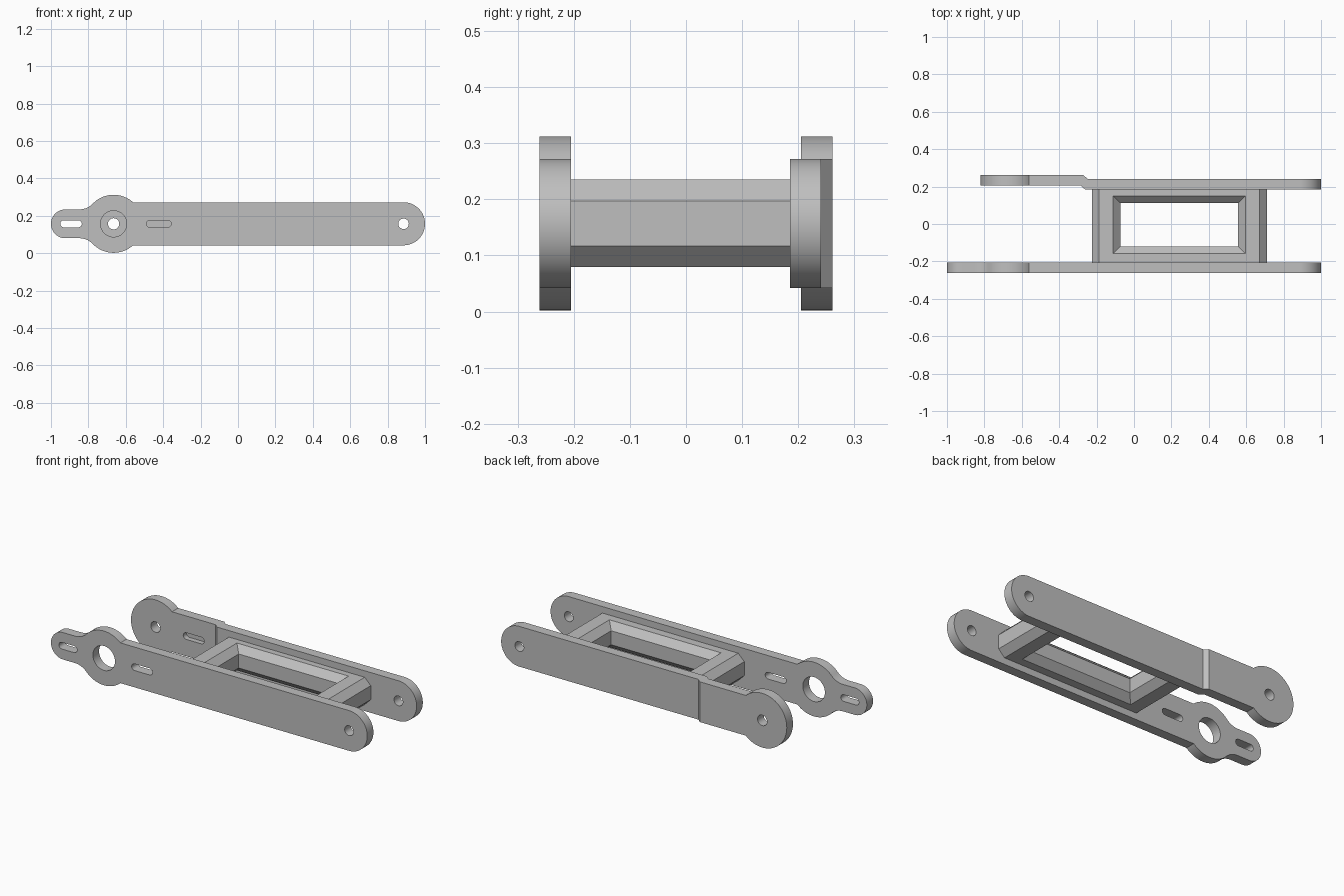
import bpy
import bmesh
from math import sin, cos, asin, sqrt, radians, degrees

cube = bpy.data.objects.get("Cube")
if cube:
    bpy.data.objects.remove(cube, do_unlink=True)

grey = bpy.data.materials.new("plain grey")
grey.use_nodes = True
colour = (0.52, 0.52, 0.52, 1)
grey.diffuse_color = colour
grey.node_tree.nodes["Principled BSDF"].inputs["Base Color"].default_value = colour

MID = 0.157                      # height of the centre line
BAR, HUB, TAB, FILLET = 0.115, 0.155, 0.077, 0.10
HUB_X, PIN_X, TAB_X = -0.665, 0.885, -0.923


def arc(cx, cz, r, a0, a1, n=24):
    angles = [radians(a0 + (a1 - a0) * i / n) for i in range(n + 1)]
    return [(cx + r * cos(a), cz + r * sin(a)) for a in angles]


def mirrored(upper):
    """Close an upper half outline with its reflection below the centre line."""
    return upper + [(x, -z) for x, z in reversed(upper[1:-1])]


def loft(name, loops):
    """Solid through matching loops of 3D points, capped at both ends."""
    bm = bmesh.new()
    rings = [[bm.verts.new(p) for p in loop] for loop in loops]
    n = len(rings[0])
    for a, b in zip(rings, rings[1:]):
        for i in range(n):
            j = (i + 1) % n
            bm.faces.new((a[i], a[j], b[j], b[i]))
    bm.faces.new(rings[0])
    bm.faces.new(rings[-1])
    bmesh.ops.recalc_face_normals(bm, faces=bm.faces)
    mesh = bpy.data.meshes.new(name)
    bm.to_mesh(mesh)
    bm.free()
    mesh.materials.append(grey)
    obj = bpy.data.objects.new(name, mesh)
    bpy.context.collection.objects.link(obj)
    return obj


def plate(name, outline, y0, y1):
    return loft(name, [[(x, y, MID + z) for x, z in outline] for y in (y0, y1)])


def combine(obj, tool, operation="DIFFERENCE"):
    """Apply a boolean and discard the tool."""
    tool.hide_render = True
    mod = obj.modifiers.new("cut", "BOOLEAN")
    mod.operation, mod.solver, mod.object = operation, "EXACT", tool
    bpy.context.view_layer.objects.active = obj
    bpy.ops.object.modifier_apply(modifier=mod.name)
    bpy.data.objects.remove(tool, do_unlink=True)


def hole(obj, x, r, y0, y1):
    combine(obj, plate("hole_cutter", arc(x, 0, r, 0, 360, 40)[:-1], y0, y1))


def slot(obj, x0, x1, r, y0, y1):
    ends = arc(x1 - r, 0, r, -90, 90, 12) + arc(x0 + r, 0, r, 90, 270, 12)
    combine(obj, plate("slot_cutter", ends, y0, y1))


# Shared outline pieces
bar_end = arc(PIN_X, 0, BAR, 0, 90)
hub_start = degrees(asin(BAR / HUB))
neck = degrees(asin((TAB + FILLET) / (HUB + FILLET)))
fillet_x = HUB_X - sqrt((HUB + FILLET) ** 2 - (TAB + FILLET) ** 2)

# Front arm with hub and slotted tab
upper = (bar_end + arc(HUB_X, 0, HUB, hub_start, 180 - neck)
         + arc(fillet_x, TAB + FILLET, FILLET, -neck, -90, 12)[1:]
         + arc(TAB_X, 0, TAB, 90, 180))
front_arm = plate("front_arm", mirrored(upper), -0.261, -0.205)
hole(front_arm, HUB_X, 0.07, -0.4, -0.1)
hole(front_arm, PIN_X, 0.028, -0.4, -0.1)
slot(front_arm, -0.95, -0.835, 0.019, -0.4, -0.1)
slot(front_arm, -0.49, -0.357, 0.019, -0.4, -0.1)

# Back arm, joggled outward near the hub
plan = [(-1.1, 0.205), (-0.285, 0.205), (-0.262, 0.185), (1.1, 0.185),
        (1.1, 0.241), (-0.248, 0.241), (-0.27, 0.261), (-1.1, 0.261)]
back_arm = loft("back_arm", [[(x, y, z) for x, y in plan] for z in (-0.1, 0.5)])
upper = bar_end + arc(HUB_X, 0, HUB, hub_start, 180, 32)
combine(back_arm, plate("outline_cutter", mirrored(upper), 0.1, 0.4), "INTERSECT")
hole(back_arm, HUB_X, 0.03, 0.1, 0.4)
hole(back_arm, PIN_X, 0.028, 0.1, 0.4)
slot(back_arm, -0.49, -0.357, 0.019, 0.1, 0.235)   # blind pocket on the inside

# Cross frame with chamfered ends
C, HALF = 0.038, 0.078
X0, X1 = -0.225, 0.71
section = [(X0, -HALF + C), (X0 + C, -HALF), (X1 - C, -HALF), (X1, -HALF + C),
           (X1, HALF - C), (X1 - C, HALF), (X0 + C, HALF), (X0, HALF - C)]
cross_frame = plate("cross_frame", section, -0.21, 0.19)

# Rectangular window flaring toward both faces
loops = []
for z, grow in ((-HALF - 0.02, C + 0.02), (-HALF + C, 0),
                (HALF - C, 0), (HALF + 0.02, C + 0.02)):
    l, r, f, b = -0.073 - grow, 0.557 + grow, -0.12 - grow, 0.111 + grow
    loops.append([(l, f, MID + z), (r, f, MID + z), (r, b, MID + z), (l, b, MID + z)])
combine(cross_frame, loft("window_cutter", loops))

# Smooth the rounded edges, keep the corners sharp
bpy.ops.object.select_all(action="DESELECT")
for obj in (front_arm, back_arm):
    obj.select_set(True)
    bpy.context.view_layer.objects.active = obj
bpy.ops.object.shade_smooth_by_angle(angle=radians(25))
